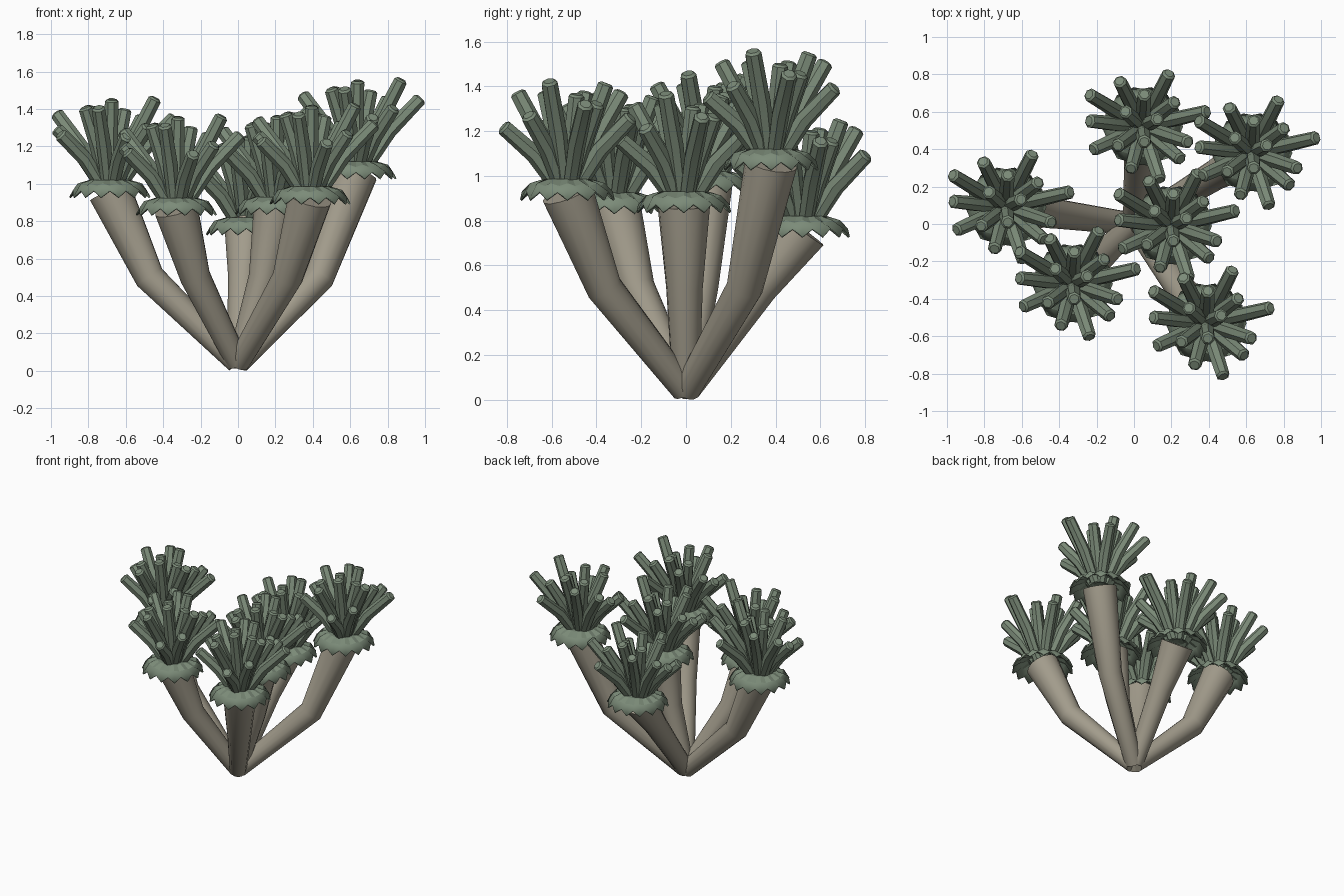
import bpy, bmesh, math
from mathutils import Vector

if "Cube" in bpy.data.objects:
    bpy.data.objects.remove(bpy.data.objects["Cube"])


def material(name, color):
    m = bpy.data.materials.new(name)
    m.diffuse_color = (*color, 1)
    m.use_nodes = True
    m.node_tree.nodes["Principled BSDF"].inputs["Base Color"].default_value = m.diffuse_color
    return m


BARK = material("stem_tan", (0.36, 0.33, 0.26))
GREEN = material("polyp_green", (0.20, 0.26, 0.19))


def tube(bm, points, radii, sides):
    """Sweep a capped polygon along a short path, mitred at the bends."""
    pts = [Vector(p) for p in points]
    rings = []
    for i, p in enumerate(pts):
        a = (p - pts[i - 1]).normalized() if i else (pts[1] - p).normalized()
        b = (pts[i + 1] - p).normalized() if i < len(pts) - 1 else a
        t = (a + b).normalized()
        u = Vector((0.31, 0.95, 0)).cross(t).normalized()
        v = t.cross(u)
        ring = []
        for k in range(sides):
            ang = math.tau * k / sides
            ring.append(bm.verts.new(p + radii[i] * (u * math.cos(ang) + v * math.sin(ang))))
        rings.append(ring)
    for r0, r1 in zip(rings, rings[1:]):
        for k in range(sides):
            j = (k + 1) % sides
            bm.faces.new((r0[k], r0[j], r1[j], r1[k]))
    bm.faces.new(rings[0][::-1])
    bm.faces.new(rings[-1])


def to_mesh(bm, name, mat, angle):
    bmesh.ops.recalc_face_normals(bm, faces=bm.faces)
    me = bpy.data.meshes.new(name)
    bm.to_mesh(me)
    bm.free()
    me.materials.append(mat)
    me.shade_smooth()
    me.set_sharp_from_angle(angle=math.radians(angle))
    return me


def place(name, me, loc=(0, 0, 0)):
    ob = bpy.data.objects.new(name, me)
    ob.location = loc
    bpy.context.collection.objects.link(ob)
    return ob


# Tentacle cluster: tip positions relative to the head centre
TIPS = [
    (-.12, .24, .38), (.14, .28, .27), (.34, .08, .33),
    (.24, -.08, .43), (.20, -.17, .28), (.09, -.28, .23), (-.06, -.22, .38),
    (-.26, -.12, .24), (-.28, .03, .27), (-.28, .17, .35),
    (-.13, -.10, .38), (-.09, .08, .38), (.01, .17, .42),
    (.01, -.08, .42), (.08, .04, .37), (.17, .13, .33),
]
bm = bmesh.new()
for x, y, z in TIPS:
    tip = Vector((x, y, z))
    mid = Vector((x * .52, y * .52, z * .48))
    cap = tip + (tip - mid).normalized() * .01
    tube(bm, [(x * .15, y * .15, -.04), mid, tip, cap],
         [.034, .041, .037, .026], 7)
tentacle_mesh = to_mesh(bm, "tentacles", GREEN, 40)

# Drooping frill with a zigzag, pleated rim
TEETH = 14
N = TEETH * 2
bm = bmesh.new()
rings = []
for r_out, z_out, r_in, z_in in [(.11, 0, .11, 0), (.172, -.018, .16, -.03),
                                 (.217, -.09, .203, -.055)]:
    ring = []
    for k in range(N):
        a = math.tau * k / N
        r, z = (r_out, z_out) if k % 2 == 0 else (r_in, z_in)
        ring.append(bm.verts.new((r * math.cos(a), r * math.sin(a), z)))
    rings.append(ring)
bm.faces.new(rings[0])
for r0, r1 in zip(rings, rings[1:]):
    for k in range(N):
        j = (k + 1) % N
        bm.faces.new((r0[k], r1[k], r1[j], r0[j]))
frill_mesh = to_mesh(bm, "frill", GREEN, 20)

# Head centres and the stems that bend up to them
HEADS = [(-.685, .09, 1.02), (-.33, -.32, .925), (.045, .52, .82),
         (.20, -.01, .93), (.385, -.53, .985), (.63, .38, 1.12)]
for i, (x, y, z) in enumerate(HEADS, 1):
    top = z - .06
    f = .63 if i == 3 else .69
    bm = bmesh.new()
    tube(bm, [(x * .01, y * .01, .045), (x * f, y * f, .5), (x, y, top)],
         [.06, .082, .118], 14)
    place(f"stem_{i}", to_mesh(bm, f"stem_{i}", BARK, 40))
    frill = place(f"frill_{i}", frill_mesh, (x, y, z))
    mod = frill.modifiers.new("thickness", 'SOLIDIFY')
    mod.thickness = .01
    place(f"tentacles_{i}", tentacle_mesh, (x, y, z))
